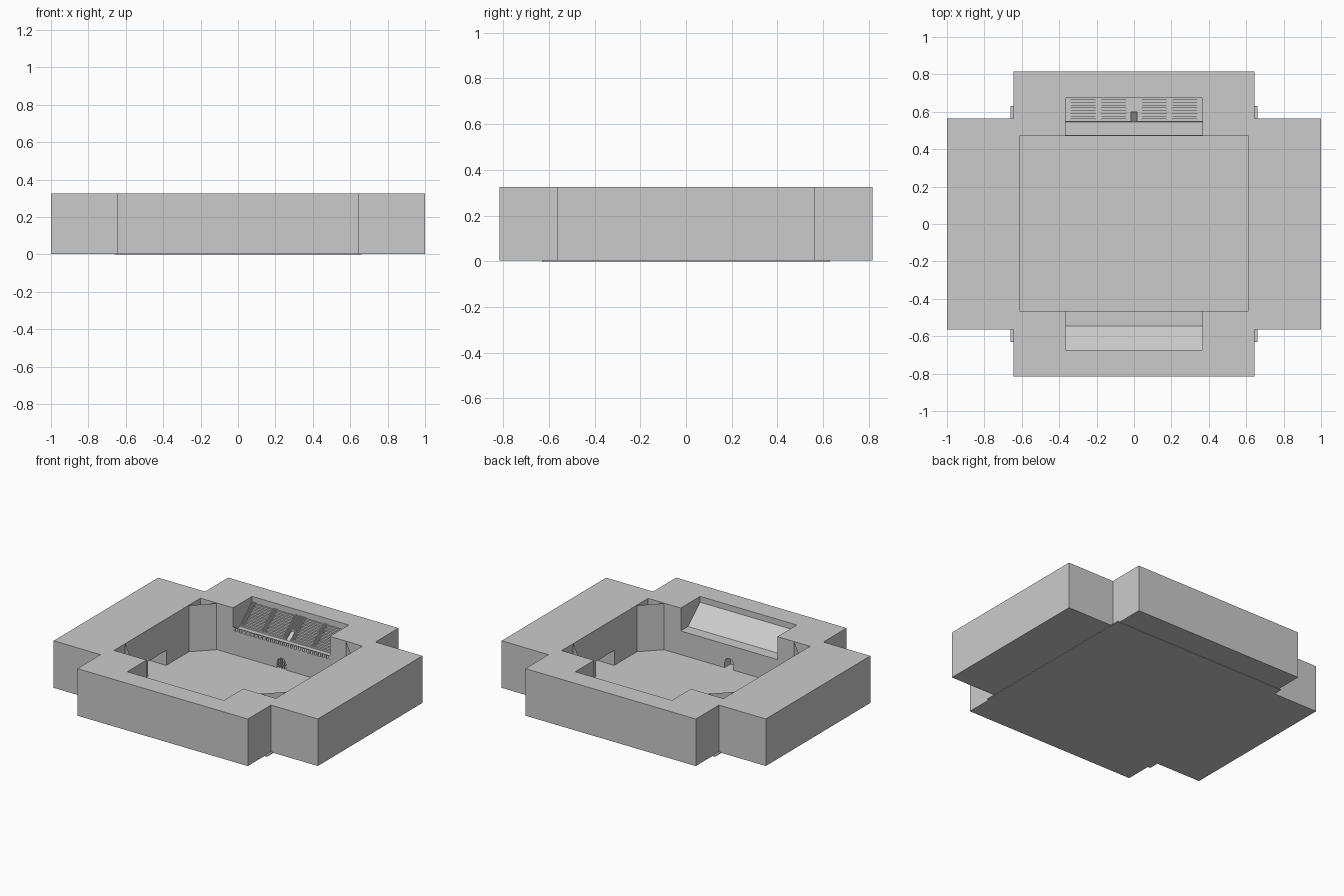
import bpy, bmesh, math

if "Cube" in bpy.data.objects:
    bpy.data.objects.remove(bpy.data.objects["Cube"])

TOP, FLOOR, SHELF = 0.325, 0.006, 0.168


def new_object(name, bm):
    mesh = bpy.data.meshes.new(name)
    bmesh.ops.recalc_face_normals(bm, faces=bm.faces[:])
    bm.to_mesh(mesh)
    bm.free()
    ob = bpy.data.objects.new(name, mesh)
    bpy.context.collection.objects.link(ob)
    return ob


def add_prism(bm, pts, vec):
    """Closed prism: polygon of 3D points pushed along vec."""
    a = [bm.verts.new(p) for p in pts]
    b = [bm.verts.new([p[i] + vec[i] for i in range(3)]) for p in pts]
    bm.faces.new(a)
    bm.faces.new(b)
    n = len(pts)
    for i in range(n):
        j = (i + 1) % n
        bm.faces.new((a[i], a[j], b[j], b[i]))


def add_box(bm, x0, x1, y0, y1, z0, z1):
    add_prism(bm, [(x0, y0, z0), (x1, y0, z0), (x1, y1, z0), (x0, y1, z0)], (0, 0, z1 - z0))


def carve(target, name, fill):
    """Subtract the shape drawn by fill(bm) from target."""
    bm = bmesh.new()
    fill(bm)
    cutter = new_object(name, bm)
    cutter.hide_render = True
    mod = target.modifiers.new(name, 'BOOLEAN')
    mod.operation, mod.solver, mod.object = 'DIFFERENCE', 'EXACT', cutter
    bpy.context.view_layer.objects.active = target
    bpy.ops.object.modifier_apply(modifier=mod.name)
    bpy.data.objects.remove(cutter)


# Outer block with stepped corners
quarter = [(1, 0.565), (0.645, 0.565), (0.645, 0.815)]
outline = quarter + [(-x, y) for x, y in reversed(quarter)]
outline += [(-x, -y) for x, y in outline]
bm = bmesh.new()
add_prism(bm, [(x, y, 0.003) for x, y in outline], (0, 0, TOP - 0.003))
walls = new_object("arena_walls", bm)

# Main pit
carve(walls, "pit_cut", lambda b: add_box(b, -0.613, 0.613, -0.466, 0.47, -0.1, 0.5))


# Stand recesses: flat shelf then a slope (back one slightly deeper for the seats)
def recess(side, drop):
    prof = [(0.42, 0.5), (0.42, SHELF), (0.545, SHELF), (0.675, 0.285 - drop), (0.675, 0.5)]
    return lambda b: add_prism(b, [(-0.366, side * y, z) for y, z in prof], (0.732, 0, 0))


carve(walls, "front_recess_cut", recess(-1, 0))
carve(walls, "back_recess_cut", recess(1, 0.02))

# Wide side gates and small arched doors
for s in (-1, 1):
    carve(walls, "gate_cut", lambda b: add_box(b, *sorted((s * 0.58, s * 0.8)), -0.1, 0.1, FLOOR, 0.108))
    arch = [(-0.033, FLOOR), (0.033, FLOOR)]
    arch += [(0.033 * math.cos(math.pi * i / 8), 0.045 + 0.033 * math.sin(math.pi * i / 8)) for i in range(9)]
    carve(walls, "door_cut", lambda b: add_prism(b, [(x, s * 0.43, z) for x, z in arch], (0, s * 0.1, 0)))

# Floor plate
bm = bmesh.new()
add_box(bm, -0.66, 0.66, -0.63, 0.63, 0, FLOOR)
new_object("arena_floor", bm)

# Thin diagonal corner panels, open behind
bm = bmesh.new()
for sx in (-1, 1):
    for sy in (-1, 1):
        ends = [(sx * 0.613, sy * 0.345), (sx * 0.49, sy * 0.467)]
        v = [bm.verts.new((x, y, z)) for (x, y), z in
             zip(ends + ends[::-1], (FLOOR, FLOOR, TOP - 0.002, TOP - 0.002))]
        bm.faces.new(v)
new_object("corner_panels", bm)


# Stepped blocks for the back stand
def stairs(bm, x0, x1, n, lift=0.0, y_from=0.547):
    dy, dz = 0.13 / n, 0.115 / n
    for i in range(n):
        y = 0.547 + i * dy
        if y + dy > y_from + 1e-5:
            z = SHELF + i * dz
            add_box(bm, x0, x1, max(y, y_from), y + dy, z - 0.025 if i else SHELF, z + dz + lift)


aisles = [(-0.366, -0.336), (-0.206, -0.174), (-0.042, -0.016),
          (0.016, 0.042), (0.174, 0.206), (0.336, 0.366)]
bm = bmesh.new()
for a, b in aisles:
    stairs(bm, a, b, 22, 0.006)
stairs(bm, -0.016, 0.016, 22, 0.006, 0.6)
new_object("aisle_stairs", bm)

bm = bmesh.new()
for k in (0, 1, 3, 4):
    stairs(bm, aisles[k][1], aisles[k + 1][0], 9)
new_object("seat_rows", bm)

# Railing along the shelf edge: posts and a top rail
bm = bmesh.new()
for i in range(25):
    x = -0.36 + i * 0.03
    add_box(bm, x - 0.007, x + 0.007, 0.471, 0.475, SHELF, SHELF + 0.018)
add_box(bm, -0.366, 0.366, 0.471, 0.475, SHELF + 0.018, SHELF + 0.024)
new_object("shelf_railing", bm)

# Bars in the back door
bm = bmesh.new()
for x in (-0.018, 0, 0.018):
    add_box(bm, x - 0.003, x + 0.003, 0.474, 0.48, FLOOR, 0.072)
for z in (0.025, 0.048):
    add_box(bm, -0.033, 0.033, 0.474, 0.48, z, z + 0.005)
new_object("door_bars", bm)
